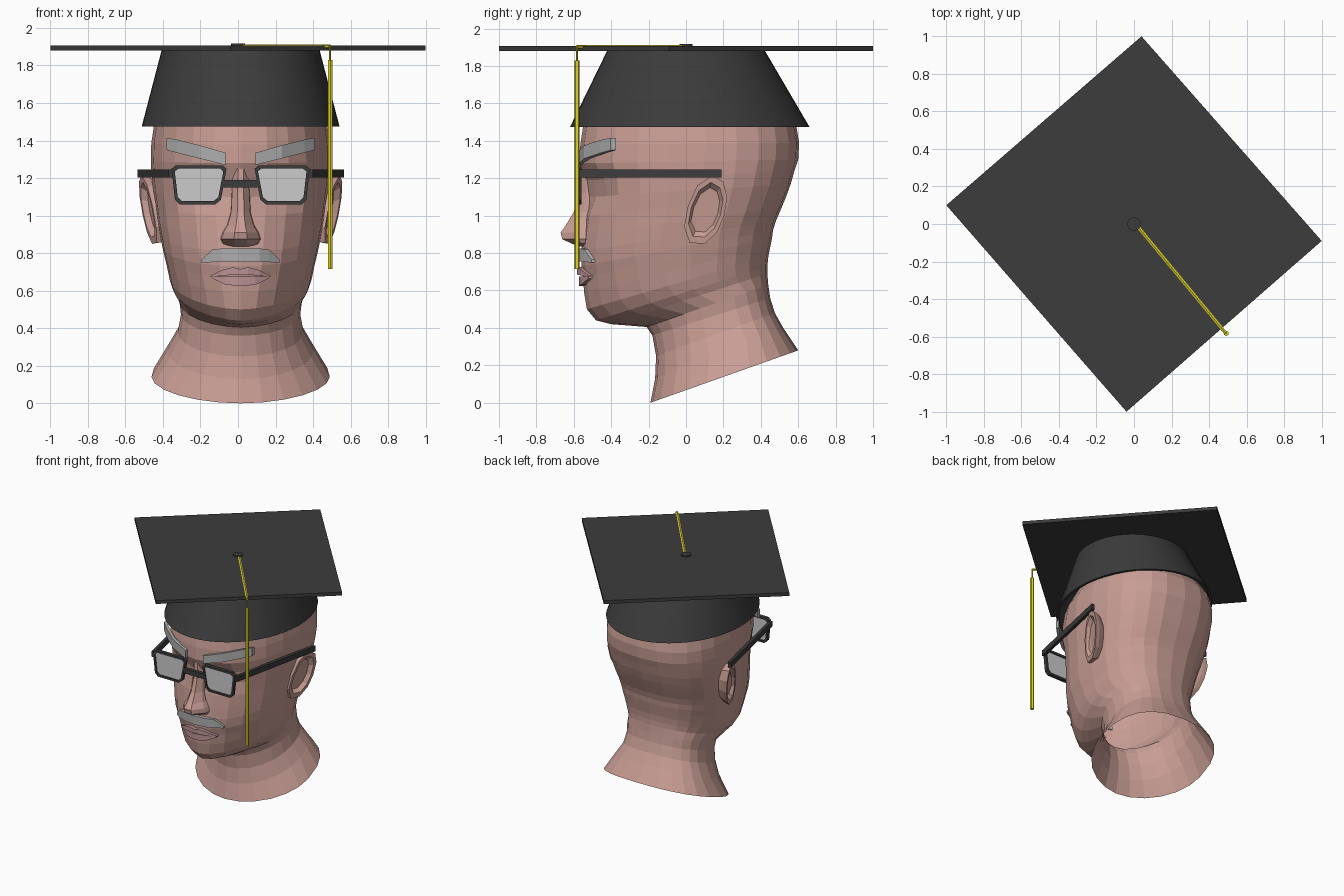
import bpy, bmesh
from math import sin, cos, pi, exp, copysign
from mathutils import Vector

if "Cube" in bpy.data.objects:
    bpy.data.objects.remove(bpy.data.objects["Cube"])

CX = 0.014  # head, cap and glasses sit slightly off the board centre


def material(name, rgb):
    m = bpy.data.materials.new(name)
    m.diffuse_color = (*rgb, 1)
    m.use_nodes = True
    m.node_tree.nodes["Principled BSDF"].inputs["Base Color"].default_value = m.diffuse_color
    return m


SKIN = material("skin", (0.58, 0.34, 0.30))
LIP = material("lip", (0.50, 0.29, 0.30))
DARK = material("dark", (0.045, 0.045, 0.045))
GOLD = material("gold", (0.75, 0.65, 0.02))
HAIR = material("grey_hair", (0.42, 0.42, 0.42))
LENS = material("lens_grey", (0.52, 0.52, 0.52))


def loft(name, rings, mat=None, caps="both", loop=False, mirror=False, smooth=False, x=CX):
    """Skin a list of equal-length point rings."""
    bm = bmesh.new()
    vs = [[bm.verts.new(p) for p in r] for r in rings]
    n = len(rings[0])
    for i in range(len(vs) if loop else len(vs) - 1):
        a, b = vs[i], vs[(i + 1) % len(vs)]
        for j in range(n):
            k = (j + 1) % n
            bm.faces.new((a[j], a[k], b[k], b[j]))
    if not loop and caps == "both":
        bm.faces.new(vs[0])
    if not loop and caps in ("both", "end"):
        bm.faces.new(vs[-1])
    bmesh.ops.recalc_face_normals(bm, faces=bm.faces)
    me = bpy.data.meshes.new(name)
    bm.to_mesh(me)
    bm.free()
    ob = bpy.data.objects.new(name, me)
    ob.location.x = x
    bpy.context.collection.objects.link(ob)
    if mat:
        me.materials.append(mat)
    if mirror:
        ob.modifiers.new("mirror", "MIRROR")
    if smooth:
        bpy.ops.object.select_all(action="DESELECT")
        ob.select_set(True)
        bpy.context.view_layer.objects.active = ob
        bpy.ops.object.shade_smooth_by_angle()
    return ob


def strip(name, pts, mat, depth=0.03):
    """Mirrored band on the face; pts are (x, y, z_top, z_bottom)."""
    loft(name, [[(x, y, t), (x, y, b), (x, y + depth, b), (x, y + depth, t)]
                for x, y, t, b in pts], mat, mirror=True)


def ellipse(rx, ry, z, n=48, cy=0.0):
    return [(rx * sin(2 * pi * i / n), cy + ry * cos(2 * pi * i / n), z) for i in range(n)]


# head and open neck: tilted rings
# (front y, front z, back y, back z, half width, front roundness: larger is more pointed)
profile = [
    (-.19, 0, .60, .28, .475, 1.05), (-.165, .13, .52, .40, .39, 1.0),
    (-.16, .25, .475, .48, .335, 1.0), (-.18, .36, .45, .56, .318, 1.05),
    (-.21, .405, .44, .63, .325, 1.1), (-.40, .42, .435, .69, .34, 1.2),
    (-.48, .44, .435, .73, .36, 1.2), (-.53, .50, .44, .78, .378, 1.12),
    (-.545, .59, .45, .83, .392, 1.05), (-.55, .67, .46, .88, .407, 1.0),
    (-.56, .73, .465, .92, .418, .97), (-.56, .81, .48, .97, .43, .95),
    (-.55, .90, .51, 1.04, .445, .94), (-.54, 1.0, .535, 1.10, .455, .92),
    (-.535, 1.1, .56, 1.17, .468, .90), (-.545, 1.19, .58, 1.24, .475, .90),
    (-.57, 1.28, .60, 1.30, .478, .90), (-.565, 1.38, .605, 1.39, .476, .90),
    (-.55, 1.48, .59, 1.48, .462, .90), (-.46, 1.62, .50, 1.62, .39, .9),
    (-.25, 1.74, .30, 1.74, .24, .9)]
SEG = 24
rings = []
for yf, zf, yb, zb, hw, e in profile:
    ring = []
    mid = 0.50 if zf < .1 else 0.57
    for i in range(SEG):
        a = 2 * pi * i / SEG
        front = cos(a) > 0
        s, c = (copysign(abs(v) ** (e if front else .8), v) for v in (sin(a), cos(a)))
        t = mid - (mid if front else 1 - mid) * c
        x, y, z = hw * s, yf + t * (yb - yf), zf + t * (zb - zf)
        if y < -0.25:  # eye sockets
            y += 0.06 * exp(-((abs(x) - .2) / .1) ** 2 - ((z - 1.14) / .09) ** 2)
        ring.append((x, y, z))
    rings.append(ring)
loft("head", rings, SKIN, caps="end")

# nose: (z, tip y, half width)
nose = []
for z, yt, hw in [(1.25, -.56, .045), (1.12, -.57, .05), (1.02, -.60, .055), (.95, -.642, .075),
                  (.91, -.67, .10), (.875, -.662, .112), (.85, -.61, .10), (.835, -.57, .06)]:
    half = [(hw, -.50, z), (hw * .9, (-.50 + yt) / 2, z), (hw * .32, yt, z)]
    nose.append(half + [(-x, y, z) for x, y, z in reversed(half)])
loft("nose", nose, SKIN)

# lips, moustache, eyebrows
strip("upper_lip", [(0, -.582, .715, .685), (.04, -.582, .725, .685),
                    (.10, -.562, .71, .68), (.16, -.522, .68, .672)], LIP)
strip("lower_lip", [(0, -.572, .675, .625), (.08, -.558, .675, .632), (.15, -.522, .675, .665)], LIP)
strip("moustache", [(0, -.585, .825, .755), (.10, -.572, .825, .755),
                    (.15, -.545, .82, .752), (.21, -.505, .765, .75)], HAIR)
strip("eyebrow", [(.08, -.582, 1.335, 1.27), (.22, -.545, 1.375, 1.305),
                  (.34, -.458, 1.405, 1.335), (.395, -.405, 1.415, 1.35)], HAIR)

# eyes
for s in (-1, 1):
    bpy.ops.mesh.primitive_uv_sphere_add(segments=12, ring_count=8, radius=.055,
                                         location=(CX + s * .2, -.39, 1.165))
    bpy.context.object.name = "eye"

# ears: outline (y, z) with a raised rim and a hollow
outline = [(.14, 1.215), (.20, 1.18), (.22, 1.10), (.205, 1.0), (.165, .91), (.10, .85),
           (.02, .855), (-.01, .94), (.01, 1.05), (.06, 1.16)]


def ear_ring(scale, dx):
    pts = []
    for y, z in outline:
        y, z = .105 + (y - .105) * scale, 1.03 + (z - 1.03) * scale
        pts.append((.460 + .3 * y + .12 * (z - 1) + dx, y, z))
    return pts


loft("ear", [ear_ring(.7, -.12), ear_ring(.97, -.035), ear_ring(1, 0), ear_ring(.8, 0),
             ear_ring(.65, -.03)], SKIN, mirror=True)

# glasses: rims swept round a rounded trapezoid, lenses, bridge, temples
lens = [(.075, 1.25), (.095, 1.268), (.345, 1.268), (.368, 1.25),
        (.350, 1.085), (.325, 1.06), (.135, 1.06), (.105, 1.085)]


def lens_ring(k, y):
    return [(.222 + (x - .222) * (1 - k / .145), y, 1.164 + (z - 1.164) * (1 - k / .104))
            for x, z in lens]


loft("rim", [lens_ring(0, -.588), lens_ring(0, -.56), lens_ring(.017, -.56),
             lens_ring(.017, -.588)], DARK, loop=True, mirror=True)
loft("lens", [lens_ring(.015, -.58), lens_ring(.015, -.57)], LENS, mirror=True)
strip("glasses_bridge", [(0, -.588, 1.19, 1.15), (.09, -.588, 1.19, 1.15)], DARK, .028)
loft("temple", [[(x, y, 1.203), (x - .025, y, 1.203), (x - .025, y, 1.247), (x, y, 1.247)]
                for x, y in [(.385, -.58), (.55, .19)]], DARK, mirror=True)

# cap: hollow elliptical skirt, board, button
loft("cap_skirt", [ellipse(.527, .64, 1.475, cy=.02), ellipse(.42, .42, 1.885),
                   ellipse(.40, .40, 1.87), ellipse(.507, .62, 1.475, cy=.02)],
     DARK, loop=True, smooth=True)
corners = [(.04, 1.0), (-1.0, .10), (-.04, -1.0), (1.0, -.09)]
loft("cap_board", [[(x, y, z) for x, y in corners] for z in (1.88, 1.907)], DARK, x=0)
loft("cap_button", [ellipse(.036, .036, 1.905, 16), ellipse(.036, .036, 1.917, 16)],
     DARK, x=0, smooth=True)


# tassel: flat cord across the board, thin drop, thicker hanging end
def rod(name, p, q, r, n):
    p, q = Vector(p), Vector(q)
    rot = (q - p).to_track_quat("Z", "Y")
    loft(name, [[c + rot @ Vector(v) for v in ellipse(r, r, 0, n)] for c in (p, q)], GOLD,
         x=0, smooth=n > 4)


rod("tassel_cord", (.025, -.02, 1.902), (.49, -.583, 1.902), .010, 6)
rod("tassel_drop", (.49, -.583, 1.906), (.49, -.583, 1.82), .005, 4)
rod("tassel", (.492, -.583, 1.83), (.492, -.583, .715), .014, 6)
